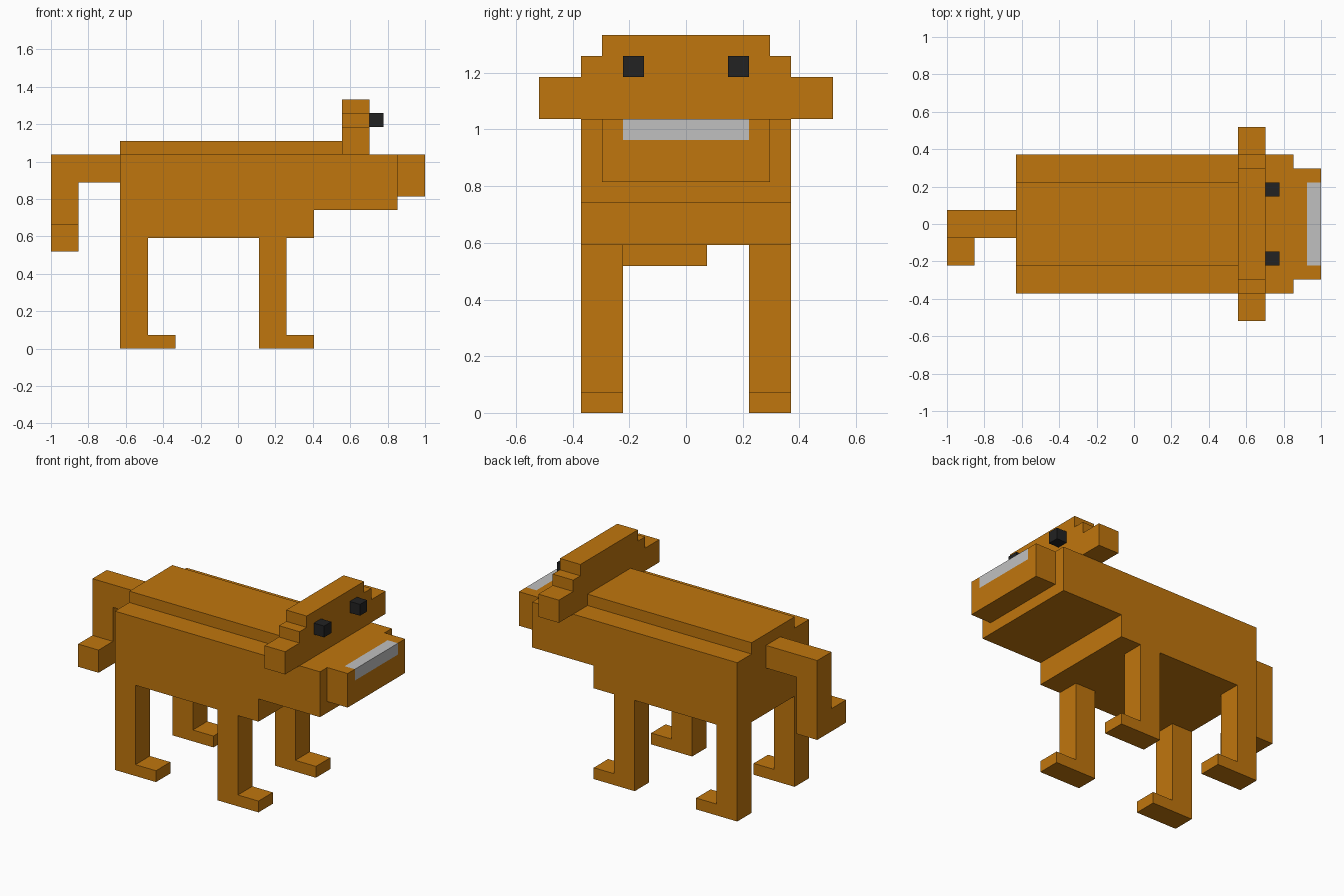
import bpy
import bmesh
from mathutils import Vector

cube = bpy.data.objects.get("Cube")
if cube:
    bpy.data.objects.remove(cube, do_unlink=True)

U = 2 / 27  # one block; x counts from the tail end, y from the middle, z from the ground


def material(name, colour):
    m = bpy.data.materials.new(name)
    m.use_nodes = True
    m.diffuse_color = (*colour, 1)
    m.node_tree.nodes["Principled BSDF"].inputs["Base Color"].default_value = (*colour, 1)
    return m


FUR = material("orange_fur", (0.527, 0.181, 0.004))
TEETH = material("grey_teeth", (0.527, 0.527, 0.527))
EYE = material("black_eye", (0.016, 0.016, 0.016))


def point(x, y, z):
    return Vector((x * U - 1, y * U, z * U))


def finish(name, bm, *mats):
    bmesh.ops.recalc_face_normals(bm, faces=bm.faces)
    mesh = bpy.data.meshes.new(name)
    bm.to_mesh(mesh)
    bm.free()
    for m in mats:
        mesh.materials.append(m)
    obj = bpy.data.objects.new(name, mesh)
    bpy.context.collection.objects.link(obj)
    return obj


def extruded(points, offset):
    """Solid made by sweeping a flat outline along an offset in blocks."""
    bm = bmesh.new()
    face = bm.faces.new([bm.verts.new(point(*p)) for p in points])
    new = bmesh.ops.extrude_face_region(bm, geom=[face], use_keep_orig=True)["geom"]
    verts = [v for v in new if isinstance(v, bmesh.types.BMVert)]
    bmesh.ops.translate(bm, verts=verts, vec=Vector(offset) * U)
    return bm


def side_profile(outline, y0, y1):
    return extruded([(x, y0, z) for x, z in outline], (0, y1 - y0, 0))


def box(x0, x1, y0, y1, z0, z1):
    return side_profile([(x0, z0), (x1, z0), (x1, z1), (x0, z1)], y0, y1)


# Torso with the raised chest and neck, and the ridge on the back
finish("body", side_profile([(5, 8), (19, 8), (19, 10), (25, 10), (25, 14), (5, 14)], -5, 5), FUR)
finish("back_ridge", box(5, 21, -3, 3, 14, 15), FUR)

# Stepped head with ears
half = [(7, 14), (7, 16), (5, 16), (5, 17), (4, 17), (4, 18)]
outline = half + [(-y, z) for y, z in reversed(half)]
finish("head_and_ears", extruded([(21, y, z) for y, z in outline], (2, 0, 0)), FUR)

# Snout, cut so that the teeth are their own faces
bm = box(25, 27, -4, 4, 11, 14)
for co, no in (((26, 0, 0), (1, 0, 0)), ((0, 0, 13), (0, 0, 1)),
               ((0, -3, 0), (0, 1, 0)), ((0, 3, 0), (0, 1, 0))):
    bmesh.ops.bisect_plane(bm, geom=bm.verts[:] + bm.edges[:] + bm.faces[:],
                           plane_co=point(*co), plane_no=no)
corner = point(26, 3, 13)
for f in bm.faces:
    c = f.calc_center_median()
    f.material_index = int(c.x > corner.x and abs(c.y) < corner.y and c.z > corner.z)
finish("snout", bm, FUR, TEETH)

# Legs with feet, and eyes, on both sides
for side, s in (("left", 1), ("right", -1)):
    for end, x in (("back", 5), ("front", 15)):
        leg = [(x, 0), (x + 4, 0), (x + 4, 1), (x + 2, 1), (x + 2, 8), (x, 8)]
        finish(f"{end}_{side}_leg", side_profile(leg, 3 * s, 5 * s), FUR)
    finish(f"{side}_eye", box(23, 24, 2 * s, 3 * s, 16, 17), EYE)

# Hanging tail with its tip turned to one side
finish("tail", side_profile([(0, 7), (2, 7), (2, 12), (5, 12), (5, 14), (0, 14)], -1, 1), FUR)
finish("tail_tip", box(0, 2, -3, -1, 7, 9), FUR)
